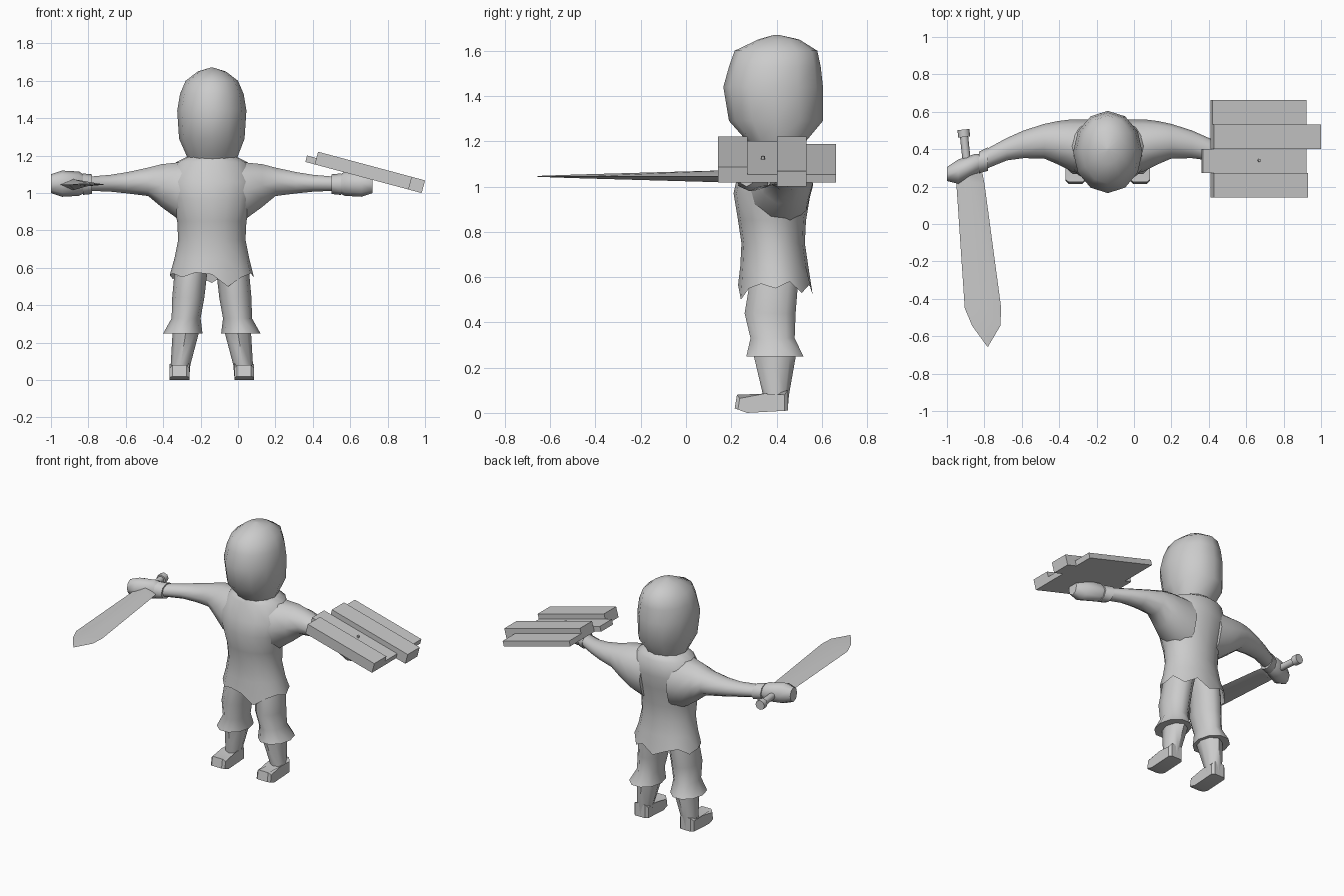
import bpy, bmesh, math
from mathutils import Matrix, Vector

if "Cube" in bpy.data.objects:
    bpy.data.objects.remove(bpy.data.objects["Cube"])

CX = -0.14  # body centre line
grey = bpy.data.materials.new("plain grey")
grey.diffuse_color = (0.6, 0.6, 0.6, 1)
grey.use_nodes = True
grey.node_tree.nodes["Principled BSDF"].inputs["Base Color"].default_value = grey.diffuse_color


def finish(bm, name, angle=50):
    bmesh.ops.recalc_face_normals(bm, faces=bm.faces)
    me = bpy.data.meshes.new(name)
    bm.to_mesh(me)
    bm.free()
    me.materials.append(grey)
    me.shade_smooth()
    me.set_sharp_from_angle(angle=math.radians(angle))
    ob = bpy.data.objects.new(name, me)
    bpy.context.collection.objects.link(ob)
    return ob


def loft(name, rings, sides=8, axis="z", side=0, hem=None, caps=(True, True), angle=50):
    """Rings are (position, a0, a1, b0, b1) boxes around ellipses along z or x.
    side = +1 or -1 measures x from the body centre line."""
    bm = bmesh.new()
    loops = []
    for k, (p, a0, a1, b0, b1) in enumerate(rings):
        loop = []
        for i in range(sides):
            t = math.tau * i / sides
            a = (a0 + a1) / 2 + (a1 - a0) / 2 * math.cos(t)
            b = (b0 + b1) / 2 + (b1 - b0) / 2 * math.sin(t)
            co = Vector((a, b, p) if axis == "z" else (p, a, b))
            if hem and k == len(rings) - 1:
                co.z += hem[i % len(hem)]
            if side:
                co.x = CX + side * co.x
            loop.append(bm.verts.new(co))
        loops.append(loop)
    for lo, hi in zip(loops, loops[1:]):
        for i in range(sides):
            j = (i + 1) % sides
            bm.faces.new((lo[i], lo[j], hi[j], hi[i]))
    for use, loop in zip(caps, (loops[0], loops[-1])):
        if use:
            bm.faces.new(loop)
    return finish(bm, name, angle)


# Head
loft("head", [(1.15, -.26, -.02, .30, .52), (1.20, -.275, 0, .27, .53),
              (1.29, -.315, .035, .19, .605), (1.44, -.325, .045, .165, .605),
              (1.53, -.31, .03, .19, .595), (1.60, -.28, 0, .215, .58),
              (1.65, -.215, -.065, .32, .50), (1.67, -.15, -.13, .39, .41)], 12)

# Tunic with a ragged open hem
loft("tunic", [(1.20, -.26, -.02, .29, .52), (1.165, -.33, .05, .27, .56),
               (1.06, -.38, .10, .23, .565), (.97, -.36, .08, .21, .55),
               (.85, -.325, .045, .23, .53), (.75, -.32, .04, .245, .525),
               (.65, -.34, .06, .24, .54), (.55, -.365, .085, .23, .56)],
     16, hem=[0, .03, -.02, .02, -.03, .01, .03, -.01, .01, .02, 0, .025, .015, -.05, 0, .02],
     caps=(True, False))

for s, tag in ((1, "left"), (-1, "right")):
    # Sleeve, cuff and fist
    loft("sleeve_" + tag, [(.10, .26, .56, .82, 1.18), (.19, .28, .56, .86, 1.17),
                           (.27, .32, .55, .92, 1.16), (.34, .35, .535, .98, 1.14),
                           (.45, .352, .50, .995, 1.115), (.54, .34, .46, 1.005, 1.10),
                           (.65, .295, .40, 1.01, 1.09)], 10, "x", s)
    loft("cuff_" + tag, [(.64, .285, .41, .995, 1.10), (.69, .27, .385, .99, 1.105)],
         8, "x", s)
    loft("fist_" + tag, [(.68, .28, .375, 1.0, 1.095), (.71, .265, .375, .985, 1.115),
                         (.80, .215, .345, .98, 1.12), (.86, .23, .305, 1.0, 1.10)],
         8, "x", s)
    # Trouser leg, shin and shoe
    loft("trouser_" + tag, [(.70, -.01, .18, .27, .50), (.57, .025, .20, .275, .50),
                            (.44, .04, .212, .253, .49), (.33, .06, .215, .28, .485),
                            (.25, .05, .26, .26, .525)], 10, "z", s)
    loft("shin_" + tag, [(.30, .07, .21, .30, .485), (.25, .07, .21, .30, .485),
                         (.08, .115, .22, .34, .455), (.02, .12, .22, .34, .45)], 8, "z", s)
    bm = bmesh.new()
    outline = [(.45, .01), (.45, .10), (.35, .07), (.225, .08), (.215, .02), (.27, 0)]
    inner, outer = ([bm.verts.new((CX + s * d, y, z)) for y, z in outline] for d in (.12, .225))
    bm.faces.new(inner)
    bm.faces.new(outer)
    for i in range(6):
        j = (i + 1) % 6
        bm.faces.new((inner[i], inner[j], outer[j], outer[i]))
    bmesh.ops.bevel(bm, geom=[e for e in bm.edges if len({round(v.co.x, 3) for v in e.verts}) == 1
                              and max(v.co.z for v in e.verts) > .05],
                    offset=.015, segments=1, affect="EDGES")
    finish(bm, "shoe_" + tag, 35)

# Sword blade: diamond section that thins toward the tip
bm = bmesh.new()
prev = None
for y, x0, x1, h in [(.27, -.955, -.81, .03), (.22, -.95, -.80, .028), (-.45, -.905, -.71, .009),
                     (-.545, -.865, -.715, .006), (-.655, -.785, -.78, .002)]:
    xm = (x0 + x1) / 2
    z = 1.045
    ring = [bm.verts.new(c) for c in ((x0, y, z), (xm, y, z + h), (x1, y, z), (xm, y, z - h))]
    if prev:
        for i in range(4):
            j = (i + 1) % 4
            bm.faces.new((prev[i], prev[j], ring[j], ring[i]))
    else:
        bm.faces.new(ring)
    prev = ring
bm.faces.new(prev)
finish(bm, "sword_blade", 30)


def rod(name, p, q, r):
    p, q = Vector(p), Vector(q)
    bm = bmesh.new()
    rot = (q - p).to_track_quat("Z", "Y").to_matrix().to_4x4()
    bmesh.ops.create_cone(bm, cap_ends=True, segments=8, radius1=r, radius2=r,
                          depth=(q - p).length, matrix=Matrix.Translation((p + q) / 2) @ rot)
    finish(bm, name)


# Sword handle and pommel
rod("sword_grip", (-.885, .25, 1.045), (-.91, .48, 1.045), .022)
rod("sword_pommel", (-.908, .465, 1.045), (-.912, .505, 1.045), .032)

# Shield planks share a sloping underside
tilt = math.radians(15)
along = Vector((math.cos(tilt), 0, -math.sin(tilt)))
up = Vector((math.sin(tilt), 0, math.cos(tilt)))
for n, (x0, x1, y0, thick) in enumerate([(.41, .912, .142, .07), (.36, .912, .272, .035),
                                         (.41, .982, .402, .07), (.41, .912, .532, .035)]):
    bm = bmesh.new()
    start = Vector((x0, 0, 1.0 + (.982 - x0) * math.tan(tilt)))
    length = (x1 - x0) / math.cos(tilt)
    bmesh.ops.create_cube(bm, size=1)
    for v in bm.verts:
        a, b, c = v.co + Vector((.5, .5, .5))
        v.co = start + along * (a * length) + up * (c * thick) + Vector((0, y0 + b * .13, 0))
    finish(bm, "shield_plank_%d" % (n + 1), 30)

# Nail head on the shield
rod("shield_nail", (.665, .34, 1.11), (.672, .34, 1.134), .008)
